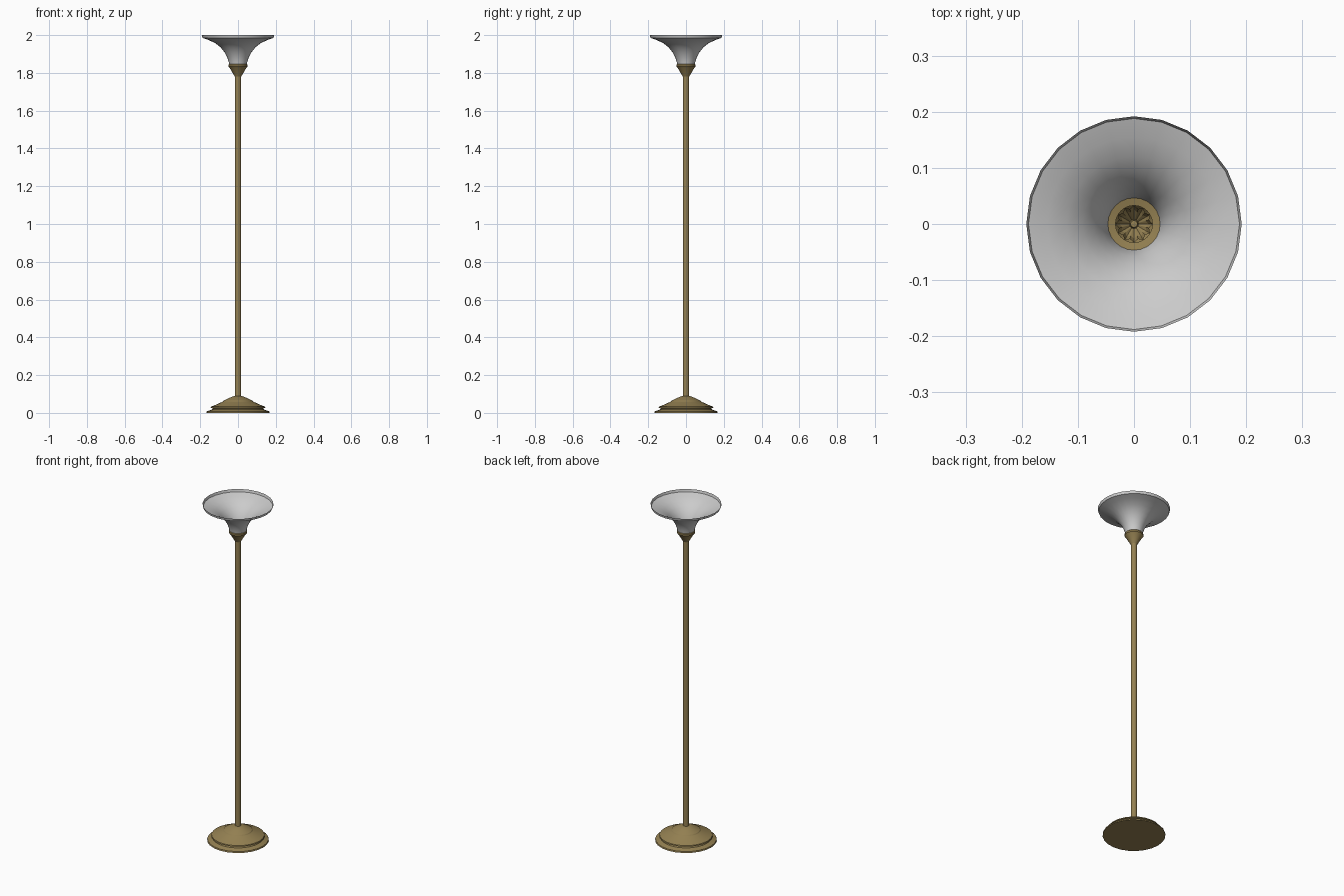
import bpy, bmesh, math

if "Cube" in bpy.data.objects:
    bpy.data.objects.remove(bpy.data.objects["Cube"])


def material(name, color):
    m = bpy.data.materials.new(name)
    m.diffuse_color = color
    m.use_nodes = True
    m.node_tree.nodes["Principled BSDF"].inputs["Base Color"].default_value = m.diffuse_color
    return m


brass = material("brass", (0.30, 0.22, 0.085, 1))


def lathe(name, profile, sides, mat=None, flute=None, angle=35):
    """Spin (radius, z) points round z. flute(i, r) may vary the radius of step i."""
    bm = bmesh.new()
    rings = []
    for r, z in profile:
        if r == 0:
            rings.append([bm.verts.new((0, 0, z))] * sides)
            continue
        ring = []
        for i in range(sides):
            a = 2 * math.pi * i / sides
            q = flute(i, r) if flute else r
            ring.append(bm.verts.new((q * math.cos(a), q * math.sin(a), z)))
        rings.append(ring)
    for low, high in zip(rings, rings[1:]):
        for i in range(sides):
            j = (i + 1) % sides
            bm.faces.new(list(dict.fromkeys((low[i], low[j], high[j], high[i]))))
    me = bpy.data.meshes.new(name)
    bm.to_mesh(me)
    bm.free()
    ob = bpy.data.objects.new(name, me)
    bpy.context.collection.objects.link(ob)
    if mat:
        me.materials.append(mat)
    bpy.ops.object.select_all(action='DESELECT')
    ob.select_set(True)
    bpy.context.view_layer.objects.active = ob
    bpy.ops.object.shade_smooth_by_angle(angle=math.radians(angle))
    return ob


# stepped round foot
lathe("base", [(0, 0), (0.167, 0), (0.165, 0.008), (0.138, 0.017), (0.134, 0.024),
               (0.145, 0.027), (0.143, 0.033), (0.122, 0.041), (0.08, 0.060),
               (0.076, 0.065), (0.045, 0.080), (0.022, 0.089), (0, 0.089)], 24, brass, angle=25)

# tall pole
lathe("pole", [(0, 0.085), (0.017, 0.085), (0.017, 1.80), (0, 1.80)], 12, brass)

# flared cup under the shade
lathe("shade_holder", [(0.017, 1.78), (0.021, 1.787), (0.043, 1.825), (0.050, 1.833),
                       (0.050, 1.842), (0.047, 1.846), (0.033, 1.843)], 24, brass)

# fluted socket inside the cup
lathe("fluted_socket", [(0.033, 1.843), (0.026, 1.828), (0.008, 1.812), (0.006, 1.822),
                        (0, 1.823)], 24, brass,
      flute=lambda i, r: r * (0.84 if i % 2 and r > 0.01 else 1), angle=20)

# open trumpet-shaped shade with upright rim
lathe("shade", [(0.046, 1.843), (0.050, 1.862), (0.058, 1.885), (0.072, 1.910),
                (0.092, 1.935), (0.120, 1.957), (0.155, 1.974), (0.188, 1.985),
                (0.192, 2.0)], 24, angle=45)
